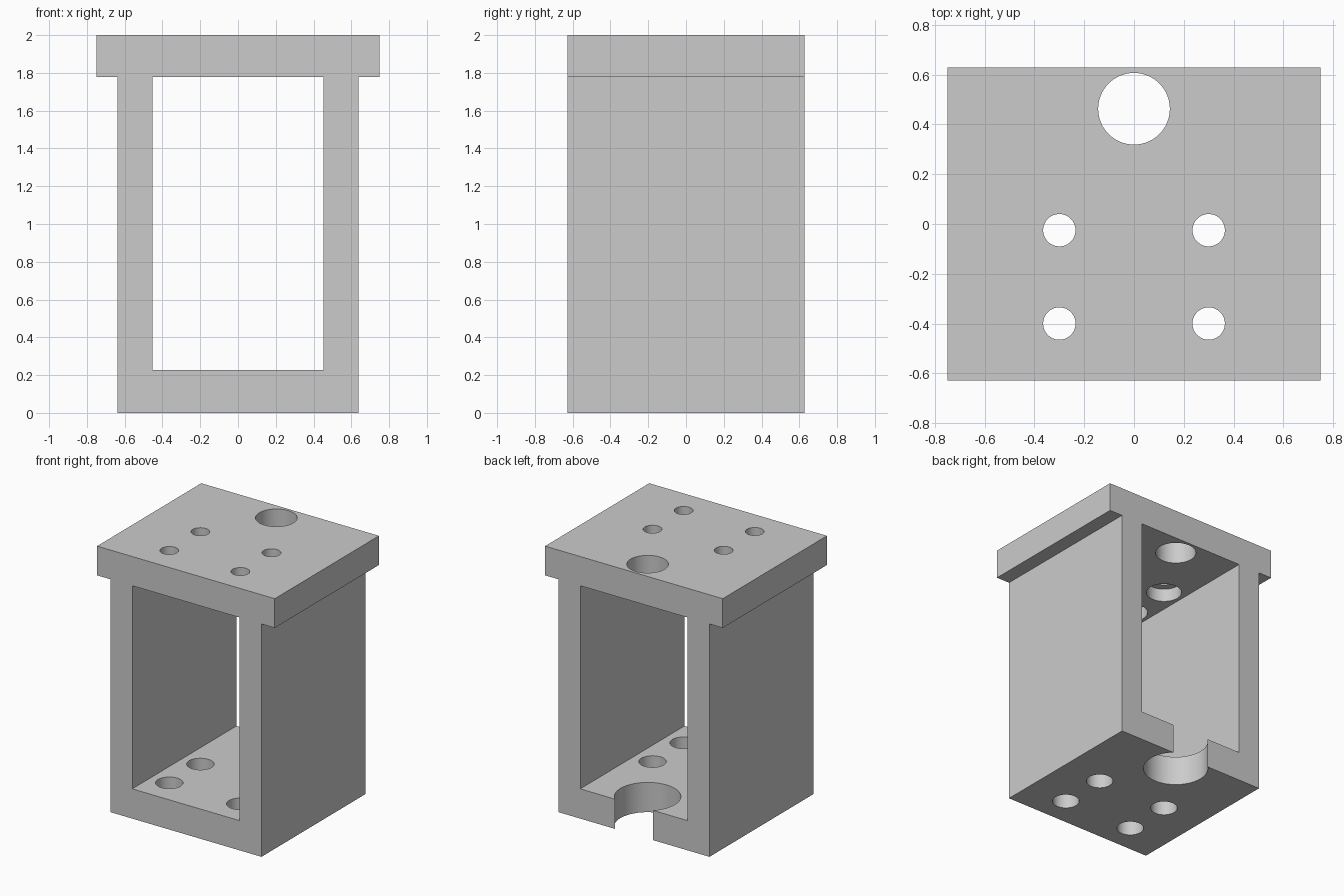
import bpy, bmesh, math

default = bpy.data.objects.get("Cube")
if default:
    bpy.data.objects.remove(default, do_unlink=True)

HALF_DEPTH = 0.628
FLOOR, CEILING, TOP = 0.227, 1.777, 2.0
BODY, INNER, LIP = 0.638, 0.453, 0.75

grey = bpy.data.materials.new("plain_grey")
grey.use_nodes = True
grey.diffuse_color = (0.6, 0.6, 0.6, 1)
grey.node_tree.nodes["Principled BSDF"].inputs["Base Color"].default_value = (0.6, 0.6, 0.6, 1)


def add_object(name, bm):
    bmesh.ops.recalc_face_normals(bm, faces=bm.faces)
    mesh = bpy.data.meshes.new(name)
    bm.to_mesh(mesh)
    bm.free()
    mesh.materials.append(grey)
    obj = bpy.data.objects.new(name, mesh)
    bpy.context.collection.objects.link(obj)
    return obj


def extrude_profile(name, points, half_depth):
    """Extrude an x-z outline symmetrically along y."""
    bm = bmesh.new()
    face = bm.faces.new([bm.verts.new((x, -half_depth, z)) for x, z in points])
    result = bmesh.ops.extrude_face_region(bm, geom=[face])
    verts = [v for v in result["geom"] if isinstance(v, bmesh.types.BMVert)]
    bmesh.ops.translate(bm, verts=verts, vec=(0, 2 * half_depth, 0))
    return add_object(name, bm)


def make_drill(x, y, radius, z_low, z_high):
    bm = bmesh.new()
    bmesh.ops.create_cone(bm, cap_ends=True, segments=64, radius1=radius,
                          radius2=radius, depth=z_high - z_low)
    bmesh.ops.translate(bm, verts=bm.verts, vec=(x, y, (z_low + z_high) / 2))
    return add_object("drill_cutter", bm)


def cut(target, cutter):
    cutter.hide_render = True
    mod = target.modifiers.new("cut", 'BOOLEAN')
    mod.operation = 'DIFFERENCE'
    mod.solver = 'EXACT'
    mod.object = cutter
    bpy.context.view_layer.objects.active = target
    bpy.ops.object.modifier_apply(modifier=mod.name)
    bpy.data.objects.remove(cutter, do_unlink=True)


# Bracket body with overhanging top lip
right_side = [(BODY, 0), (BODY, CEILING), (LIP, CEILING), (LIP, TOP)]
outline = right_side + [(-x, z) for x, z in reversed(right_side)]
bracket = extrude_profile("bracket_frame", outline, HALF_DEPTH)

# Open passage from front to back
opening = [(-INNER, FLOOR), (INNER, FLOOR), (INNER, CEILING), (-INNER, CEILING)]
cut(bracket, extrude_profile("opening_cutter", opening, 1.0))

# Four bolt holes: narrow at the top, counterbored from inside, wider in the floor
for x in (-0.3, 0.3):
    for y in (-0.4, -0.025):
        cut(bracket, make_drill(x, y, 0.065, 1.5, 2.2))
        cut(bracket, make_drill(x, y, 0.125, 1.5, CEILING + 0.1))
        cut(bracket, make_drill(x, y, 0.095, -0.2, 0.5))

# Large rear hole in the top and open notch in the floor
cut(bracket, make_drill(0, 0.463, 0.144, 1.5, 2.2))
cut(bracket, make_drill(0, 0.463, 0.23, -0.2, 0.5))

# Smooth hole walls, sharp edges
bpy.ops.object.select_all(action='DESELECT')
bracket.select_set(True)
bpy.context.view_layer.objects.active = bracket
bpy.ops.object.shade_smooth_by_angle(angle=math.radians(30))
